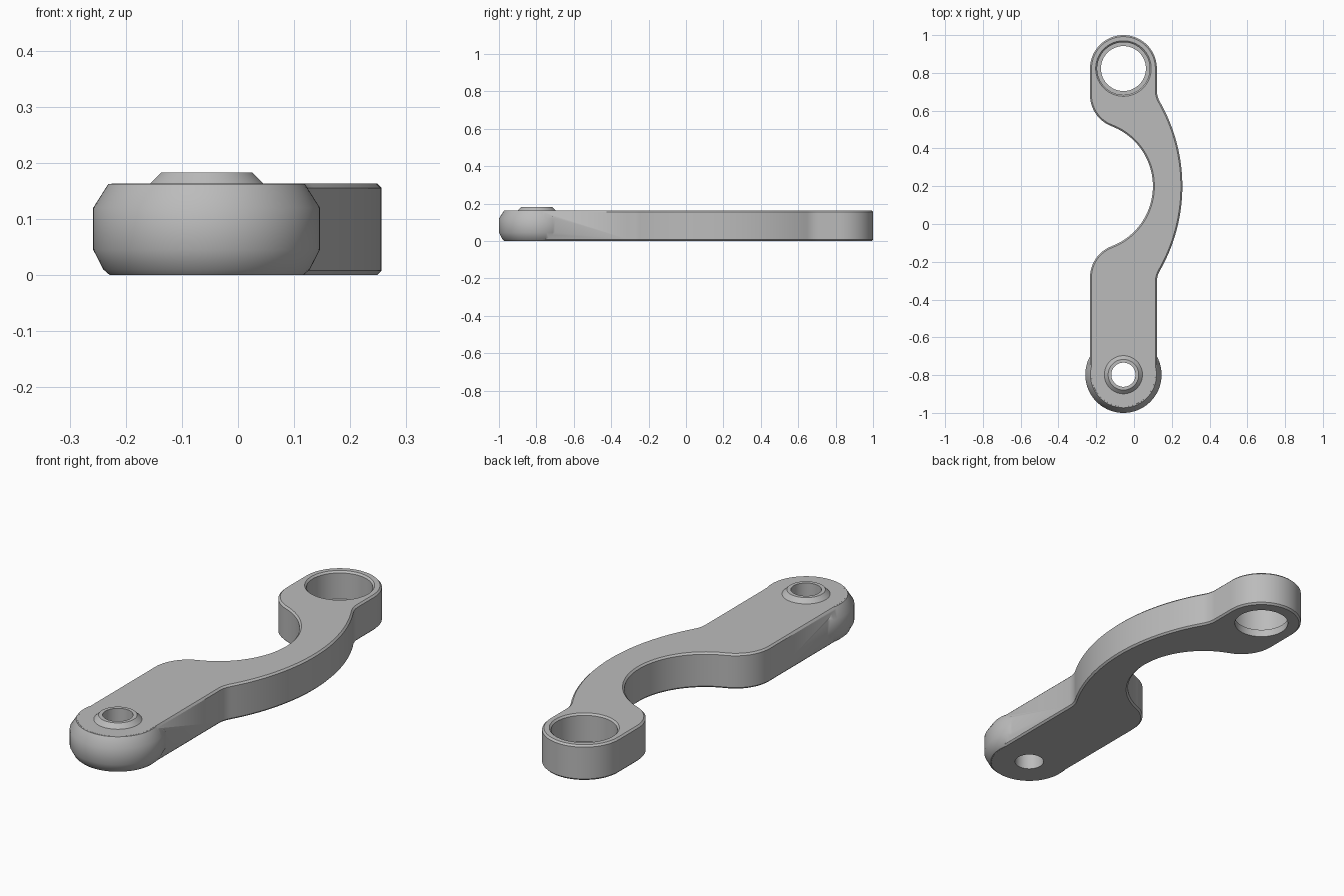
import bpy, bmesh, math
from math import cos, sin, pi, radians

cube = bpy.data.objects.get("Cube")
if cube:
    bpy.data.objects.remove(cube, do_unlink=True)

H = 0.163          # plate thickness
R = 0.177          # half width of the plate
CX = -0.056        # centre line of both ends
NOSE_Y, RING_Y, MID_Y = -0.798, 0.823, 0.2

grey = bpy.data.materials.new("satin_grey")
grey.use_nodes = True
grey.diffuse_color = (0.5, 0.5, 0.5, 1)
grey.node_tree.nodes["Principled BSDF"].inputs["Base Color"].default_value = (0.5, 0.5, 0.5, 1)


def make_object(name, bm):
    bmesh.ops.recalc_face_normals(bm, faces=bm.faces)
    mesh = bpy.data.meshes.new(name)
    bm.to_mesh(mesh)
    bm.free()
    mesh.materials.append(grey)
    ob = bpy.data.objects.new(name, mesh)
    bpy.context.collection.objects.link(ob)
    return ob


def arc(cx, cy, r, a0, a1, n):
    angles = [a0 + (a1 - a0) * i / n for i in range(n + 1)]
    return [(cx + r * cos(a), cy + r * sin(a)) for a in angles]


def lathe(name, y, profile, n=72):
    """Closed solid of revolution about the vertical axis at (CX, y)."""
    bm = bmesh.new()
    rings = [[bm.verts.new((px, py, z)) for px, py in arc(CX, y, r, 0, 2 * pi, n)[:-1]]
             for r, z in profile]
    for low, high in zip(rings, rings[1:]):
        for i in range(n):
            j = (i + 1) % n
            bm.faces.new((low[i], low[j], high[j], high[i]))
    bm.faces.new(rings[0])
    bm.faces.new(rings[-1])
    return make_object(name, bm)


# Tangent arcs of the curved middle: outer sweep and inner hollow
OUT_R, OUT_F = 0.9, 0.12
out_x = 0.256 - OUT_R
out_dx = CX + R + OUT_F - out_x
out_dy = math.sqrt((OUT_R + OUT_F) ** 2 - out_dx ** 2)
out_a = math.atan2(out_dy, out_dx)
IN_R, in_x = 0.34, -0.24
in_dx = CX - in_x
in_dy = math.sqrt((IN_R + R) ** 2 - in_dx ** 2)
in_a = math.atan2(in_dy, in_dx)

outline = arc(CX, NOSE_Y, R, pi, 2 * pi, 36)
outline += arc(out_x + out_dx, MID_Y - out_dy, OUT_F, pi, pi - out_a, 8)
outline += arc(out_x, MID_Y, OUT_R, -out_a, out_a, 40)[1:]
outline += arc(out_x + out_dx, MID_Y + out_dy, OUT_F, pi + out_a, pi, 8)[1:]
outline += arc(CX, RING_Y, R, 0, pi, 36)
outline += arc(CX, MID_Y + in_dy, R, pi, pi + in_a, 16)
outline += arc(in_x, MID_Y, IN_R, in_a, -in_a, 40)[1:]
outline += arc(CX, MID_Y - in_dy, R, pi - in_a, pi, 16)[1:]

# Plate with chamfered rims
bm = bmesh.new()
base = bm.faces.new([bm.verts.new((x, y, 0)) for x, y in outline])
ext = bmesh.ops.extrude_face_region(bm, geom=[base], use_keep_orig=True)
for v in ext["geom"]:
    if isinstance(v, bmesh.types.BMVert):
        v.co.z = H
bmesh.ops.recalc_face_normals(bm, faces=bm.faces)
rims = [e for e in bm.edges if abs(e.verts[0].co.z - e.verts[1].co.z) < 1e-5]
bmesh.ops.bevel(bm, geom=rims, offset=0.008, segments=1, affect='EDGES', profile=0.5)
arm = make_object("lever_arm", bm)

# Rounded nose and raised boss, then the bores
nose = lathe("nose", NOSE_Y, [(0.173, 0.0003), (0.184, 0.01), (0.202, 0.045),
                              (0.202, 0.12), (0.175, H - 0.0003)])
boss = lathe("boss", NOSE_Y, [(0.101, 0.08), (0.101, H), (0.081, 0.183)])
pin_bore = lathe("pin_bore", NOSE_Y, [(0.064, -0.1), (0.064, 0.3)])
ring_bore = lathe("ring_bore", RING_Y, [(0.119, -0.1), (0.119, 0.035), (0.139, 0.035),
                                        (0.139, H - 0.008), (0.147, H), (0.147, 0.3)])

bpy.ops.object.select_all(action='DESELECT')
bpy.context.view_layer.objects.active = arm
arm.select_set(True)
for tool, op in ((nose, 'UNION'), (boss, 'UNION'),
                 (pin_bore, 'DIFFERENCE'), (ring_bore, 'DIFFERENCE')):
    mod = arm.modifiers.new(tool.name, 'BOOLEAN')
    mod.object, mod.operation, mod.solver = tool, op, 'EXACT'
    bpy.ops.object.modifier_apply(modifier=mod.name)
    bpy.data.objects.remove(tool, do_unlink=True)

bpy.ops.object.shade_smooth_by_angle(angle=radians(38))
